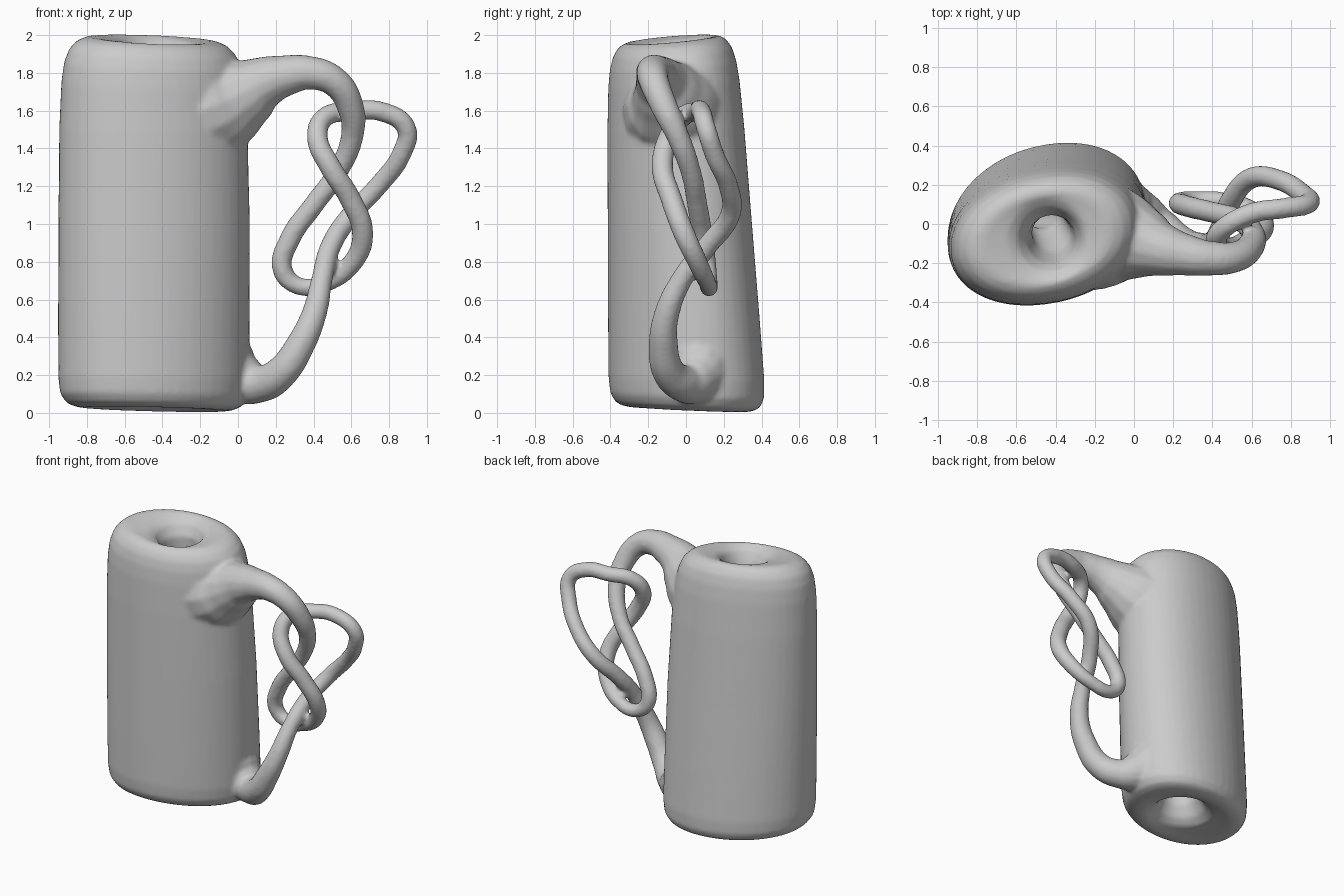
import bpy, bmesh, math
from mathutils import Vector

SIDES = 48


def ring(bm, z, cx, cy, rx, ry, shear=0.0, tx=0.0, ty=0.0, n=2.08):
    """One tilted super-elliptical cross-section of the body."""
    out = []
    for i in range(SIDES):
        a = 2 * math.pi * i / SIDES
        c, s = math.cos(a), math.sin(a)
        x = rx * math.copysign(abs(c) ** (2 / n), c)
        y = ry * math.copysign(abs(s) ** (2 / n), s) + shear * x
        out.append(bm.verts.new((cx + x, cy + y, z + tx * x + ty * y)))
    return out


# Body: outer wall that rolls over both ends into a winding inner tunnel
bm = bmesh.new()
rings = []
# t is the height fraction, k the inset scale: bottom funnel lip, foot, side, shoulder, top lip
profile = [(0.013, 0.62), (0.009, 0.72), (0.012, 0.82), (0.021, 0.91), (0.045, 0.975), (0.09, 0.997),
           (0.25, 1), (0.5, 1), (0.75, 1), (0.87, 0.985), (0.92, 0.96), (0.955, 0.91),
           (0.977, 0.83), (0.988, 0.73), (0.989, 0.65)]
for t, k in profile:
    cy = 0.01 - 0.085 * t
    ry = 0.412 - 0.075 * t
    up = max(0, (t - 0.6) / 0.4)
    low = max(0, 1 - t / 0.3)
    rings.append(ring(bm, 2 * t, -0.447 + 0.005 * t - 0.012 * up, cy, 0.507 * k - 0.022 * up, ry * k,
                      0.16 - 0.04 * t, -0.055 * up - 0.02 * low, 0.10 * up - 0.04 * low))
# tunnel: z, centre x, centre y, radius, tilt
for z, cx, cy, r, tilt in [(1.965, -0.44, -0.08, 0.205, 0.1), (1.94, -0.43, -0.08, 0.165, 0.08),
                           (1.87, -0.42, -0.08, 0.125, 0.04), (1.72, -0.42, -0.05, 0.10, 0),
                           (1.5, -0.47, 0.06, 0.085, 0), (1.2, -0.58, 0.08, 0.08, 0),
                           (0.9, -0.53, -0.1, 0.08, 0), (0.6, -0.42, -0.06, 0.085, 0),
                           (0.32, -0.40, 0.0, 0.10, 0), (0.17, -0.40, 0.01, 0.125, 0),
                           (0.085, -0.41, 0.01, 0.165, -0.03), (0.045, -0.42, 0.01, 0.21, -0.04)]:
    rings.append(ring(bm, z, cx, cy, r, r, ty=tilt, tx=-tilt / 2, n=2))
for a, b in zip(rings, rings[1:] + rings[:1]):
    for i in range(SIDES):
        j = (i + 1) % SIDES
        bm.faces.new((a[i], a[j], b[j], b[i]))
bmesh.ops.recalc_face_normals(bm, faces=bm.faces)
mesh = bpy.data.meshes.new("knotted_mug")
bm.to_mesh(mesh)
bm.free()
body = bpy.data.objects.new("knotted_mug", mesh)
bpy.context.collection.objects.link(body)

# Handle: one knotted tube, x, y, z, radius, flaring where it meets the body
path = [(-0.19, -0.06, 1.60, 0.28), (-0.06, -0.07, 1.645, 0.25), (0.05, -0.10, 1.70, 0.187),
        (0.14, -0.13, 1.75, 0.14), (0.25, -0.155, 1.785, 0.11),
        (0.38, -0.175, 1.80, 0.09), (0.51, -0.17, 1.755, 0.08), (0.595, -0.115, 1.62, 0.072),
        (0.605, -0.045, 1.47, 0.061), (0.53, 0.025, 1.28, 0.055), (0.40, 0.06, 1.10, 0.055),
        (0.275, 0.09, 0.92, 0.056), (0.235, 0.11, 0.76, 0.054), (0.32, 0.12, 0.672, 0.048),
        (0.46, 0.115, 0.685, 0.047), (0.61, 0.06, 0.80, 0.054), (0.66, -0.01, 0.95, 0.058),
        (0.59, -0.08, 1.14, 0.058), (0.49, -0.125, 1.30, 0.058), (0.42, -0.09, 1.46, 0.057),
        (0.46, -0.02, 1.565, 0.053), (0.60, 0.055, 1.595, 0.053), (0.76, 0.08, 1.595, 0.053),
        (0.89, 0.105, 1.51, 0.053), (0.865, 0.15, 1.37, 0.053), (0.74, 0.225, 1.20, 0.053),
        (0.60, 0.235, 1.05, 0.055), (0.49, 0.11, 0.88, 0.056), (0.445, -0.02, 0.71, 0.057),
        (0.405, -0.10, 0.53, 0.067), (0.33, -0.12, 0.36, 0.078), (0.23, -0.09, 0.215, 0.088),
        (0.12, -0.01, 0.155, 0.10), (0.03, 0.04, 0.175, 0.135), (-0.06, 0.06, 0.23, 0.19),
        (-0.16, 0.06, 0.28, 0.23)]
curve = bpy.data.curves.new("knot_handle", 'CURVE')
curve.dimensions = '3D'
curve.bevel_depth = 1.0
curve.bevel_resolution = 5
curve.resolution_u = 8
curve.use_fill_caps = True
spline = curve.splines.new('BEZIER')
spline.bezier_points.add(len(path) - 1)
for p, (x, y, z, r) in zip(spline.bezier_points, path):
    p.co = Vector((x, y, z))
    p.radius = r
    p.handle_left_type = p.handle_right_type = 'AUTO'
handle = bpy.data.objects.new("knot_handle", curve)
bpy.context.collection.objects.link(handle)

# Join handle and body, then fuse them with a soft fillet
bpy.ops.object.select_all(action='DESELECT')
handle.select_set(True)
bpy.context.view_layer.objects.active = handle
bpy.ops.object.convert(target='MESH')
body.select_set(True)
bpy.context.view_layer.objects.active = body
bpy.ops.object.join()
remesh = body.modifiers.new("fuse", 'REMESH')
remesh.mode = 'VOXEL'
remesh.voxel_size = 0.015
remesh.use_smooth_shade = True
soften = body.modifiers.new("soften", 'SMOOTH')
soften.factor = 0.5
soften.iterations = 6
